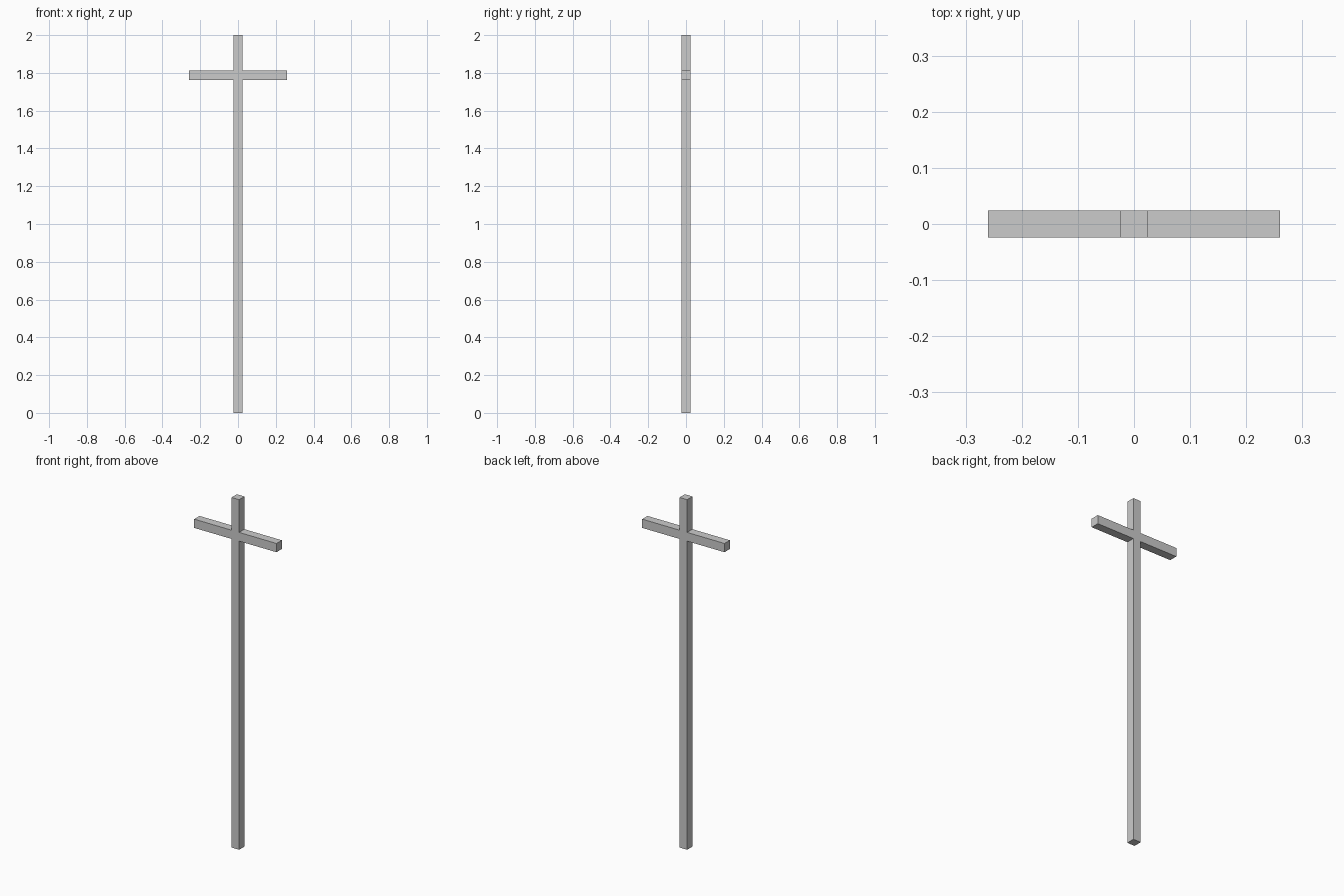
import bpy, bmesh

if "Cube" in bpy.data.objects:
    bpy.data.objects.remove(bpy.data.objects["Cube"])

HALF = 0.024              # half thickness of the square timber
ARM = 0.26                # half span of the crossbar
LOW, HIGH, TOP = 1.763, 1.813, 2.0

# Right half of the cross outline, mirrored to close the profile
right = [(HALF, 0), (HALF, LOW), (ARM, LOW), (ARM, HIGH), (HALF, HIGH), (HALF, TOP)]
outline = right + [(-x, z) for x, z in reversed(right)]

# Post and crossbar as one solid, flush front and back
bm = bmesh.new()
face = bm.faces.new([bm.verts.new((x, -HALF, z)) for x, z in outline])
result = bmesh.ops.extrude_face_region(bm, geom=[face], use_keep_orig=True)
verts = [g for g in result["geom"] if isinstance(g, bmesh.types.BMVert)]
bmesh.ops.translate(bm, verts=verts, vec=(0, 2 * HALF, 0))
bmesh.ops.recalc_face_normals(bm, faces=bm.faces)

mesh = bpy.data.meshes.new("wooden_cross")
bm.to_mesh(mesh)
bm.free()
bpy.context.collection.objects.link(bpy.data.objects.new("wooden_cross", mesh))
